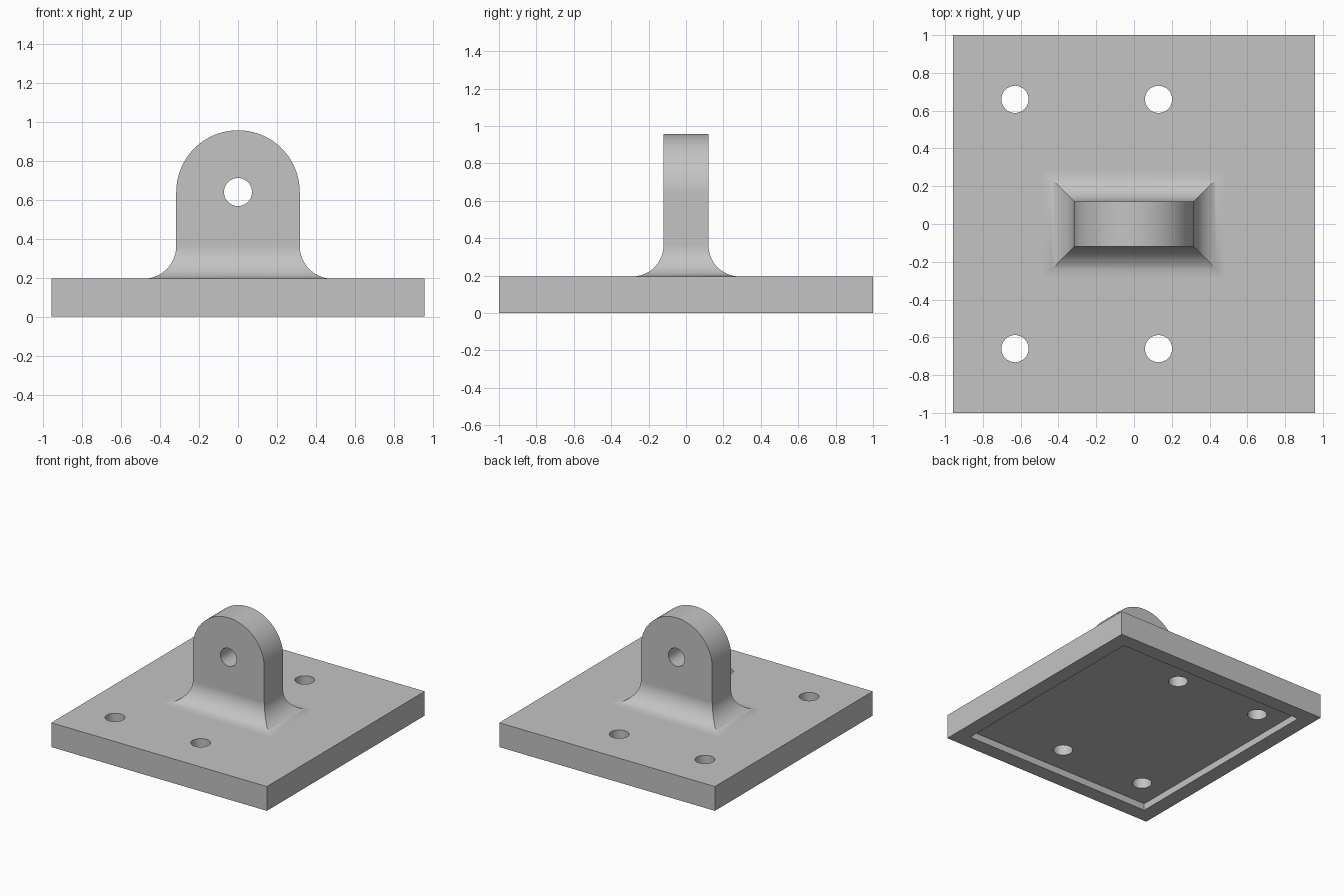
import bpy, bmesh, math

if "Cube" in bpy.data.objects:
    bpy.data.objects.remove(bpy.data.objects["Cube"])

# Main sizes
PLATE_X, PLATE_Y, PLATE_TOP = 0.957, 1.0, 0.195
RIM, RECESS = 0.12, 0.055
LUG_X, LUG_Y, EYE_Z = 0.317, 0.12, 0.64
FILLET, HOLE = 0.168, 0.072

grey = bpy.data.materials.new("plain_grey")
grey.use_nodes = True
grey.diffuse_color = (0.55, 0.55, 0.55, 1)
grey.node_tree.nodes["Principled BSDF"].inputs["Base Color"].default_value = grey.diffuse_color


def loft_rectangles(name, sections):
    """Skin a stack of (half width, half depth, height) rectangles."""
    bm = bmesh.new()
    rings = [[bm.verts.new((sx * hx, sy * hy, z))
              for sx, sy in ((-1, -1), (1, -1), (1, 1), (-1, 1))]
             for hx, hy, z in sections]
    for low, high in zip(rings, rings[1:]):
        for i in range(4):
            j = (i + 1) % 4
            bm.faces.new((low[i], low[j], high[j], high[i]))
    bm.faces.new(rings[0][::-1])
    bm.faces.new(rings[-1])
    bmesh.ops.remove_doubles(bm, verts=bm.verts, dist=1e-5)
    bmesh.ops.recalc_face_normals(bm, faces=bm.faces)
    mesh = bpy.data.meshes.new(name)
    bm.to_mesh(mesh)
    bm.free()
    obj = bpy.data.objects.new(name, mesh)
    bpy.context.collection.objects.link(obj)
    mesh.materials.append(grey)
    return obj


def drill(obj, location, rotation=(0, 0, 0)):
    """Cut a round through hole."""
    bpy.ops.mesh.primitive_cylinder_add(vertices=48, radius=HOLE, depth=0.8,
                                        location=location, rotation=rotation)
    cutter = bpy.context.object
    cutter.name = "hole_cutter"
    cutter.hide_render = True
    cutter.data.materials.append(grey)
    cut = obj.modifiers.new("hole", "BOOLEAN")
    cut.operation, cut.solver, cut.object = "DIFFERENCE", "EXACT", cutter
    bpy.context.view_layer.objects.active = obj
    bpy.ops.object.modifier_apply(modifier=cut.name)
    bpy.data.objects.remove(cutter)


# Base plate with the recess underneath
sections = [(PLATE_X - RIM, PLATE_Y - RIM, RECESS),
            (PLATE_X - RIM, PLATE_Y - RIM, 0),
            (PLATE_X, PLATE_Y, 0),
            (PLATE_X, PLATE_Y, PLATE_TOP)]

# Mitred fillet sweeping up from the plate into the lug
STEPS = 20
for i in range(STEPS + 1):
    a = i / STEPS * math.pi / 2
    out = FILLET * (1 - math.sin(a))
    sections.append((LUG_X + out, LUG_Y + out, PLATE_TOP + FILLET * (1 - math.cos(a))))

# Round top of the lug
for i in range(STEPS + 1):
    a = i / STEPS * math.pi / 2
    sections.append((LUG_X * math.cos(a), LUG_Y, EYE_Z + LUG_X * math.sin(a)))

bracket = loft_rectangles("lug_bracket", sections)

# Four bolt holes and the lug eye
for x in (-0.63, 0.13):
    for y in (-0.66, 0.66):
        drill(bracket, (x, y, 0))
drill(bracket, (0, 0, EYE_Z), (math.pi / 2, 0, 0))

# Smooth curves, crisp edges
bpy.ops.object.select_all(action="DESELECT")
bracket.select_set(True)
bpy.context.view_layer.objects.active = bracket
bpy.ops.object.shade_smooth_by_angle(angle=math.radians(25))
weighted = bracket.modifiers.new("even_shading", "WEIGHTED_NORMAL")
weighted.keep_sharp = True
